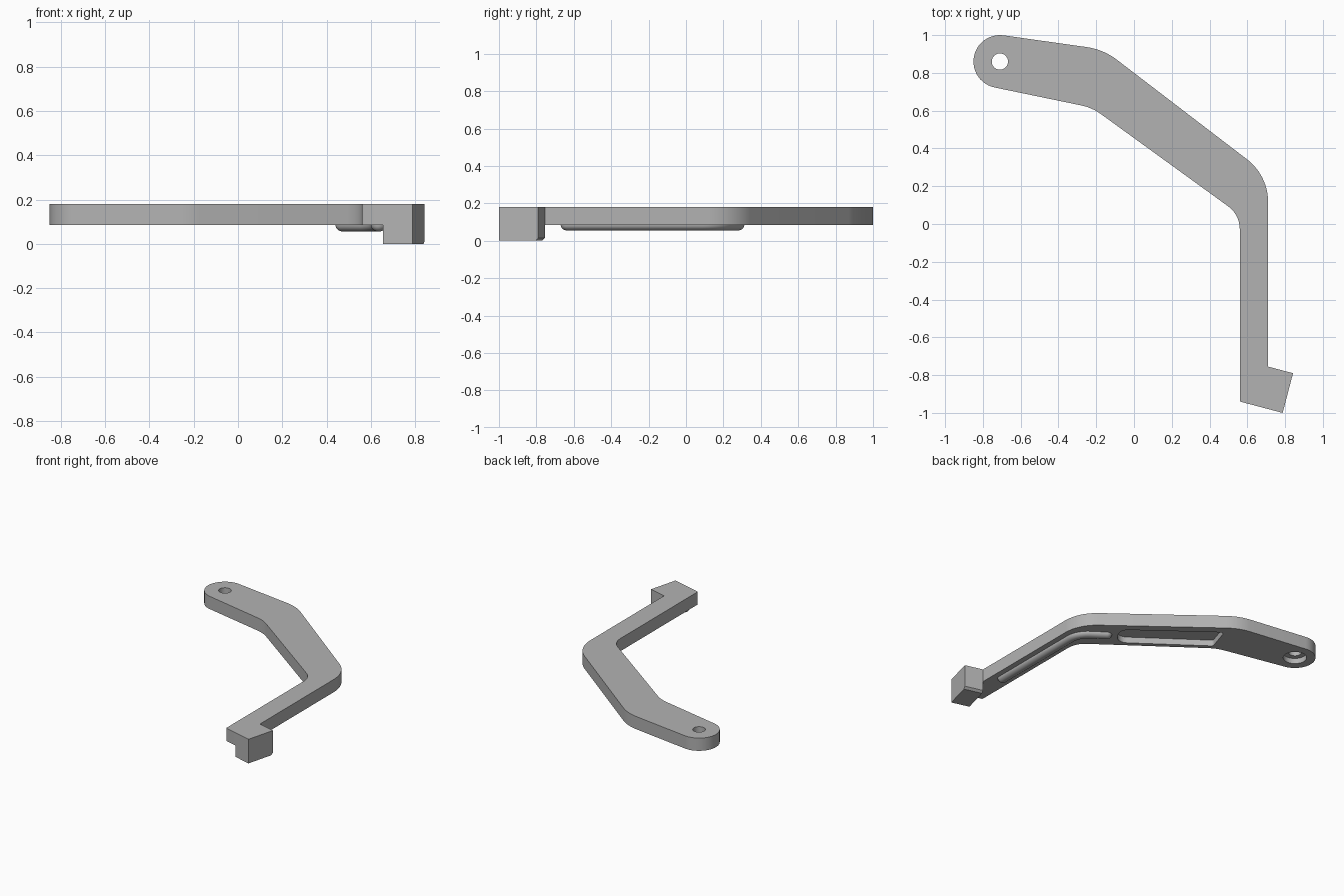
import bpy
import bmesh
from math import sin, cos, pi, radians, atan2
from mathutils import Vector

cube = bpy.data.objects.get("Cube")
if cube:
    bpy.data.objects.remove(cube, do_unlink=True)

grey = bpy.data.materials.new("plain grey")
grey.use_nodes = True
colour = (0.45, 0.45, 0.45, 1)
grey.diffuse_color = colour
grey.node_tree.nodes["Principled BSDF"].inputs["Base Color"].default_value = colour

BASE, TOP = 0.085, 0.18


def arc(centre, r, a0, a1, n):
    """Points on a circular arc, angles in radians."""
    steps = [a0 + (a1 - a0) * i / n for i in range(n + 1)]
    return [Vector((centre[0] + r * cos(a), centre[1] + r * sin(a))) for a in steps]


def fillet(before, corner, after, r, n=10):
    """Replace a corner by a tangent arc of radius r."""
    c = Vector(corner)
    u = (Vector(before) - c).normalized()
    v = (Vector(after) - c).normalized()
    half = u.angle(v) / 2
    centre = c + (u + v).normalized() * (r / sin(half))
    start = c + u * (r * cos(half) / sin(half)) - centre
    end = c + v * (r * cos(half) / sin(half)) - centre
    a0 = atan2(start.y, start.x)
    turn = (atan2(end.y, end.x) - a0 + pi) % (2 * pi) - pi
    return arc(centre, r, a0, a0 + turn, n)


def loft(name, rings):
    """Stack (outline, z) rings into a closed solid."""
    bm = bmesh.new()
    loops = [[bm.verts.new((p[0], p[1], z)) for p in pts] for pts, z in rings]
    bm.faces.new(loops[0])
    bm.faces.new(loops[-1])
    count = len(loops[0])
    for low, high in zip(loops, loops[1:]):
        for i in range(count):
            j = (i + 1) % count
            bm.faces.new((low[i], low[j], high[j], high[i]))
    bmesh.ops.recalc_face_normals(bm, faces=bm.faces)
    mesh = bpy.data.meshes.new(name)
    bm.to_mesh(mesh)
    bm.free()
    mesh.materials.append(grey)
    obj = bpy.data.objects.new(name, mesh)
    bpy.context.collection.objects.link(obj)
    return obj


def activate(obj):
    bpy.ops.object.select_all(action="DESELECT")
    obj.select_set(True)
    bpy.context.view_layer.objects.active = obj


def cut(obj, outline, z0, z1):
    """Subtract a prism from an object."""
    cutter = loft("cutter", [(outline, z0), (outline, z1)])
    cutter.hide_render = True
    mod = obj.modifiers.new("cut", "BOOLEAN")
    mod.operation = "DIFFERENCE"
    mod.solver = "EXACT"
    mod.object = cutter
    activate(obj)
    bpy.ops.object.modifier_apply(modifier=mod.name)
    bpy.data.objects.remove(cutter, do_unlink=True)


def smooth(obj):
    activate(obj)
    bpy.ops.object.shade_smooth_by_angle(angle=radians(30))


def circle(centre, r, n=40):
    return arc(centre, r, 0, 2 * pi, n)[:-1]


# Bent arm with a rounded eye at one end and a slanted foot at the other
eye = (-0.71, 0.86)
upper_start, upper_bend, outer_elbow = (-0.69, 0.999), (-0.162, 0.924), (0.71, 0.257)
lower_start, lower_bend, inner_elbow = (-0.737, 0.722), (-0.222, 0.616), (0.56, 0.049)
foot_inner, foot_tip = (0.56, -0.94), (0.787, -1.0)
foot_outer, foot_notch = (0.842, -0.79), (0.71, -0.755)

outline = arc(eye, 0.14, radians(82), radians(259), 24)
outline += fillet(lower_start, lower_bend, inner_elbow, 0.27)
outline += fillet(lower_bend, inner_elbow, foot_inner, 0.15)
outline += fillet(inner_elbow, foot_inner, foot_tip, 0.01, 4)
outline += [foot_tip, foot_outer, foot_notch]
outline += fillet(foot_notch, outer_elbow, upper_bend, 0.285, 14)
outline += fillet(outer_elbow, upper_bend, upper_start, 0.34)
arm = loft("bent_arm", [(outline, BASE), (outline, TOP)])

# Pivot hole with a wider recess underneath
cut(arm, circle(eye, 0.043), 0, 0.3)
cut(arm, circle(eye, 0.08), 0, BASE + 0.04)

# Shallow pocket under the diagonal stretch
corners = [(-0.12, 0.815), (-0.18, 0.625), (0.36, 0.235), (0.45, 0.385)]
radii = [0.02, 0.02, 0.07, 0.07]
pocket = []
for i, r in enumerate(radii):
    pocket += fillet(corners[i - 1], corners[i], corners[(i + 1) % 4], r, 8)
cut(arm, pocket, 0, BASE + 0.045)
smooth(arm)

# Hook block hanging below the foot, with its rear lower edge trimmed
block = [(0.655, -0.965), foot_tip, foot_outer, foot_notch]
trimmed = block[:2] + [(0.838, -0.805), (0.706, -0.77)]
loft("hook_block", [(trimmed, 0), (block, 0.015), (block, BASE)])

# Rounded rib under the straight stretch, turning at the elbow
start, bend, end = Vector((0.635, -0.635)), (0.635, 0.166), Vector((0.475, 0.277))
path = [start] + fillet(start, bend, end, 0.15) + [end]


def stadium(w):
    """Outline at distance w around the rib path."""
    left, right = [], []
    for i, p in enumerate(path):
        d = (path[min(i + 1, len(path) - 1)] - path[max(i - 1, 0)]).normalized()
        side = Vector((-d.y, d.x)) * w
        left.append(p + side)
        right.append(p - side)
    d = (path[-1] - path[-2]).normalized()
    a = atan2(d.y, d.x)
    tip = arc(path[-1], w, a - pi / 2, a + pi / 2, 10)[1:-1]
    tail = arc(path[0], w, pi, 2 * pi, 10)[1:-1]
    return right + tip + left[::-1] + tail


rings = []
for i in range(7):
    t = radians(80) * i / 6
    rings.append((stadium(0.035 * cos(t)), BASE - 0.03 * sin(t)))
rib = loft("underside_rib", rings)
smooth(rib)
